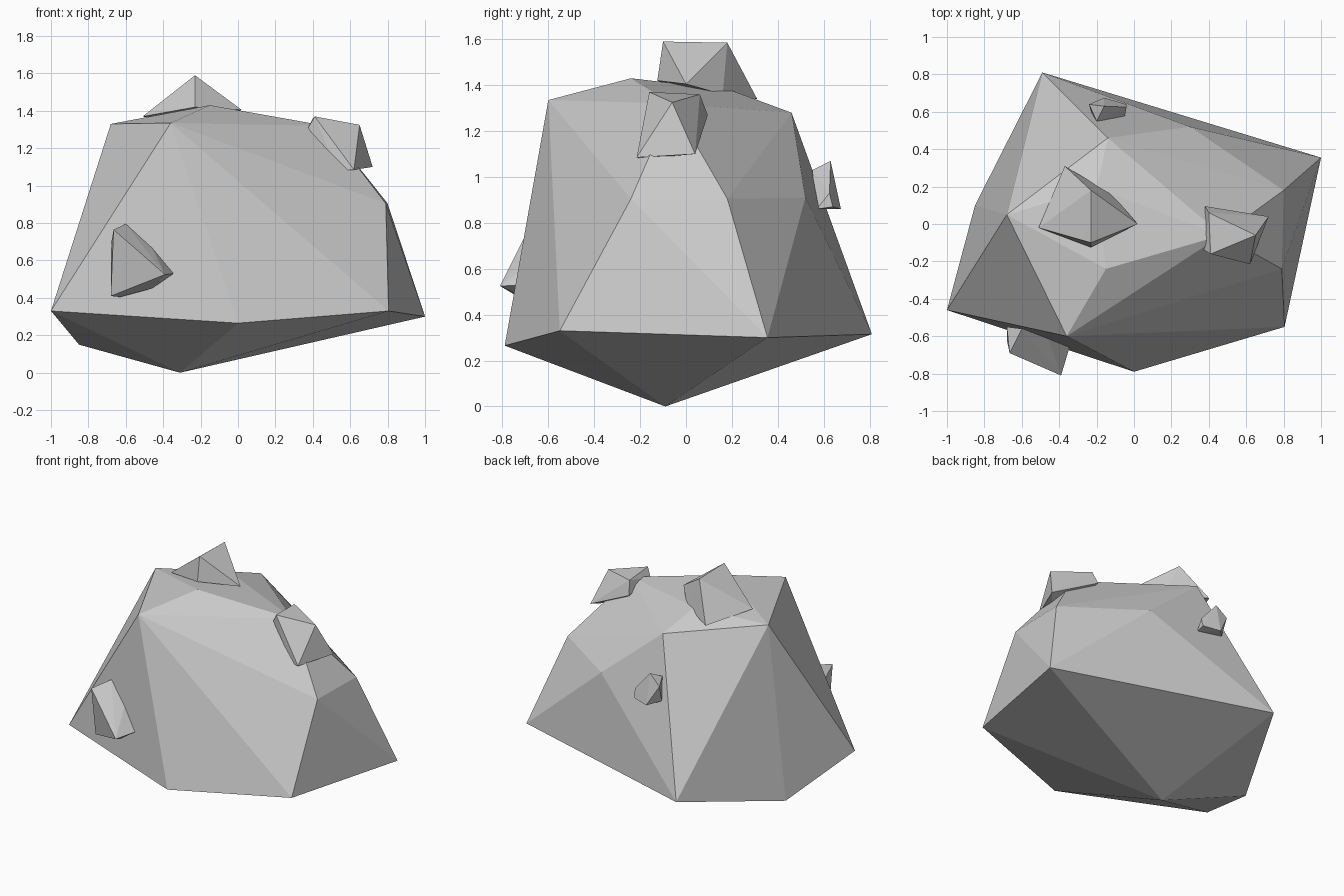
import bpy, bmesh


def rock(name, points):
    """Flat-faced stone: convex hull around a few corner points."""
    bm = bmesh.new()
    for p in points:
        bm.verts.new(p)
    res = bmesh.ops.convex_hull(bm, input=bm.verts[:])
    loose = [v for v in bm.verts if not v.link_faces]
    bmesh.ops.delete(bm, geom=loose, context='VERTS')
    bmesh.ops.recalc_face_normals(bm, faces=bm.faces[:])
    mesh = bpy.data.meshes.new(name)
    bm.to_mesh(mesh)
    bm.free()
    ob = bpy.data.objects.new(name, mesh)
    bpy.context.collection.objects.link(ob)
    return ob


# large boulder: base point, wide lower ring, shoulder, crown
rock("boulder", [
    (-.31, -.09, 0), (-.85, .10, .15),
    (-1, -.46, .33), (0, -.79, .265), (.805, -.55, .33), (1, .355, .30), (-.49, .81, .315),
    (.79, -.24, .905), (.80, .18, .905), (.30, .52, .91),
    (-.68, .05, 1.33), (-.36, -.60, 1.335), (.47, -.06, 1.32), (-.14, .46, 1.28),
    (-.15, -.24, 1.43), (-.2, .19, 1.38),
])

# ridge-shaped stone on the crown
rock("top_stone", [
    (-.23, -.10, 1.59), (-.23, .18, 1.585), (-.51, -.02, 1.37), (-.23, -.125, 1.42),
    (.02, 0, 1.405), (-.12, .16, 1.36), (-.37, .31, 1.34),
])

# block on the right shoulder
rock("shoulder_stone", [
    (.41, -.16, 1.37), (.40, .06, 1.36), (.65, -.06, 1.325), (.62, -.215, 1.085),
    (.72, .04, 1.10), (.375, -.14, 1.31), (.53, -.19, 1.08), (.38, .095, 1.27),
])

# wedge on the front left
rock("front_stone", [
    (-.665, -.69, .765), (-.39, -.81, .525), (-.68, -.62, .41), (-.345, -.66, .53),
    (-.60, -.56, .795), (-.47, -.58, .69), (-.46, -.66, .45), (-.63, -.59, .405),
    (-.68, -.55, .68),
])

# pebble on the back
rock("back_stone", [
    (-.20, .55, 1.03), (-.24, .64, 1.0), (-.16, .63, 1.07), (-.04, .625, .93),
    (-.05, .57, .86), (-.16, .675, .86), (-.04, .64, .87), (-.23, .60, .88),
])
